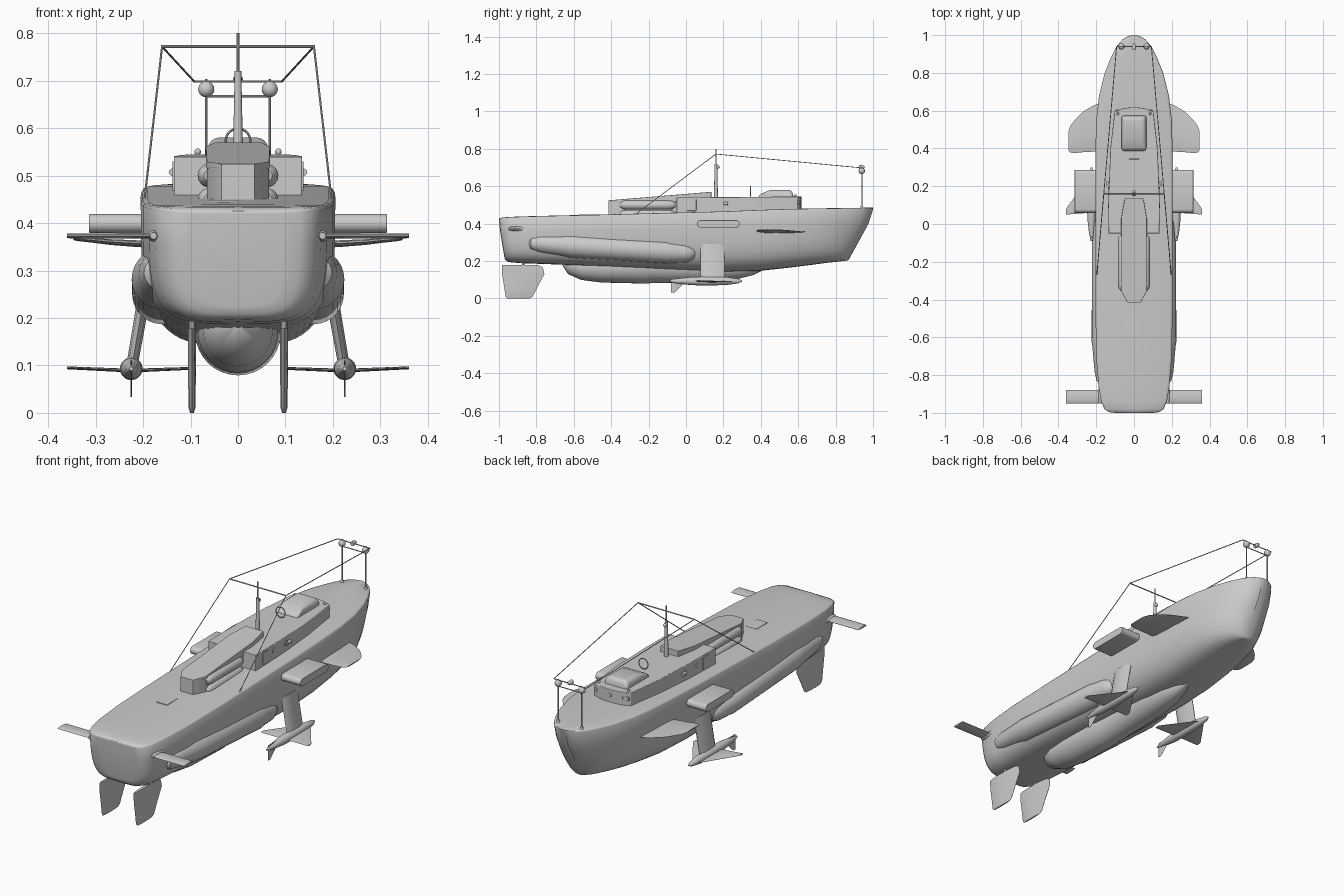
import bpy, bmesh, math
from mathutils import Vector


def finish(name, bm, angle=35, bevel=0):
    bmesh.ops.remove_doubles(bm, verts=bm.verts, dist=1e-5)
    bmesh.ops.recalc_face_normals(bm, faces=bm.faces)
    me = bpy.data.meshes.new(name)
    bm.to_mesh(me)
    bm.free()
    ob = bpy.data.objects.new(name, me)
    bpy.context.collection.objects.link(ob)
    bpy.ops.object.select_all(action='DESELECT')
    bpy.context.view_layer.objects.active = ob
    ob.select_set(True)
    if bevel:
        m = ob.modifiers.new("bevel", 'BEVEL')
        m.width, m.segments = bevel, 3
    bpy.ops.object.shade_smooth_by_angle(angle=math.radians(angle))
    return ob


def loft(name, rings, angle=35, bevel=0):
    bm = bmesh.new()
    vs = [[bm.verts.new(p) for p in r] for r in rings]
    n = len(rings[0])
    for a, b in zip(vs, vs[1:]):
        for i in range(n):
            j = (i + 1) % n
            bm.faces.new((a[i], a[j], b[j], b[i]))
    bm.faces.new(vs[0])
    bm.faces.new(vs[-1])
    return finish(name, bm, angle, bevel)


def prism(name, half, zb, top, bevel=0):
    # half = plan outline on the +x side, from stern to bow; top = height or function of y
    pts = half + [(-x, y) for x, y in reversed(half)]
    f = top if callable(top) else (lambda y: top)
    return loft(name, [[(x, y, zb) for x, y in pts], [(x, y, f(y)) for x, y in pts]], bevel=bevel)


def box(name, c, s, bevel=0):
    ring = [(c[0] + a * s[0] / 2, c[1] + b * s[1] / 2) for a, b in ((-1, -1), (1, -1), (1, 1), (-1, 1))]
    return loft(name, [[(x, y, c[2] + d * s[2] / 2) for x, y in ring] for d in (-1, 1)], bevel=bevel)


def spindle(name, pts, n=24):
    # round body along y, points are (x, y, z, radius)
    return loft(name, [[(x + r * math.cos(2 * math.pi * i / n), y, z + r * math.sin(2 * math.pi * i / n))
                        for i in range(n)] for x, y, z, r in pts])


def rod(name, p, q, r, r2=None, n=10):
    p, q = Vector(p), Vector(q)
    rot = (q - p).to_track_quat('Z', 'Y')
    ring = lambda c, rad: [c + rot @ Vector((rad * math.cos(2 * math.pi * i / n), rad * math.sin(2 * math.pi * i / n), 0))
                           for i in range(n)]
    return loft(name, [ring(p, r), ring(q, r if r2 is None else r2)])


def ball(name, c, r):
    bm = bmesh.new()
    bmesh.ops.create_uvsphere(bm, u_segments=16, v_segments=10, radius=r)
    bmesh.ops.translate(bm, verts=bm.verts, vec=c)
    return finish(name, bm)


FOIL = [(0, 0), (.12, .7), (.4, 1), (.75, .75), (1, .1), (1, -.1), (.75, -.75), (.4, -1), (.12, -.7)]


def foil(name, secs, thick_x=False):
    # sections are (x, z, rear y, front y, half thickness)
    return loft(name, [[(x + (v * t if thick_x else 0), y0 + (y1 - y0) * u, z + (0 if thick_x else v * t))
                        for u, v in FOIL] for x, z, y0, y1, t in secs])


# hull: deck y, keel y, half width, deck z, keel z, section squareness
stations = [(-1, -.972, .1, .425, .225, .5), (-.996, -.968, .132, .429, .208, .48), (-.98, -.955, .156, .433, .197, .46),
            (-.94, -.93, .174, .436, .192, .46), (-.86, -.86, .188, .439, .188, .46), (-.7, -.7, .2, .443, .182, .47),
            (-.4, -.4, .205, .45, .17, .5), (-.1, -.1, .205, .458, .155, .53), (.2, .2, .205, .466, .142, .56),
            (.4, .4, .204, .474, .148, .58), (.55, .54, .2, .479, .163, .6), (.68, .66, .185, .481, .178, .6),
            (.8, .75, .155, .483, .19, .58), (.88, .805, .123, .484, .196, .56), (.94, .84, .092, .485, .2, .54),
            (.975, .858, .063, .485, .202, .52), (.993, .867, .035, .485, .204, .5), (1, .87, .012, .485, .207, .5)]
rings = []
for yd, yk, w, zd, zk, p in stations:
    half = [(0, yd, zd), (w * .93, yd, zd - .001), (w * .98, yd, zd - .003)]
    for i in range(17):
        a = math.pi / 2 * i / 16
        d = math.sin(a) ** p if i else .03
        x = w * max(math.cos(a), 0) ** p if i < 16 else 0
        half.append((x, yd + (yk - yd) * max(0, (d - .15) / .85), zd + (zk - zd) * d))
    rings.append(half + [(-x, y, z) for x, y, z in reversed(half[1:-1])])
loft("hull", rings, 50)

# central belly pod
spindle("belly_pod", [(0, -.66, .185, .01), (0, -.63, .178, .048), (0, -.56, .172, .073), (0, -.45, .169, .084),
                      (0, -.2, .169, .09), (0, -.19, .169, .087), (0, .15, .17, .083), (0, .28, .17, .065),
                      (0, .36, .165, .04), (0, .42, .16, .005)], 32)

# cabin with curved front
prism("cabin", [(.135, -.05), (.135, .15), (.125, .4), (.103, .595), (.06, .612), (.02, .617)], .44,
      lambda y: .54 + .008 * y, .003)
# wheelhouse dome
rect = lambda h, y0, y1, z: [(-h, y0, z), (h, y0, z), (h, y1, z), (-h, y1, z)]
loft("wheelhouse", [rect(.066, .385, .575, .53), rect(.066, .39, .573, .555), rect(.054, .45, .562, .58)], bevel=.016)

# tube housing behind the cabin
prism("housing_rear", [(.035, -.415), (.065, -.36), (.065, -.33)], .43, .524)
box("housing_core", (0, -.19, .48), (.07, .3, .09))
prism("housing_roof", [(.035, -.415), (.066, -.36), (.068, .03), (.05, .135)], .515,
      lambda y: .524 + .083 * (y + .42), .002)
box("deck_hatch", (-.03, -.53, .447), (.06, .09, .004))

# mast, ring aerial and cross yard
rod("mast_lower", (0, .16, .53), (0, .16, .72), .011, .007, 16)
rod("mast_upper", (0, .16, .71), (0, .16, .8), .003, .003)
ball("mast_cap", (0, .17, .703), .009)
rod("cross_yard", (-.162, .16, .772), (.162, .16, .772), .003)
bpy.ops.mesh.primitive_torus_add(location=(0, .345, .573), rotation=(math.pi / 2, 0, 0), major_radius=.026,
                                 minor_radius=.0025, major_segments=28, minor_segments=8)
bpy.context.object.name = "ring_aerial"
bpy.ops.object.shade_smooth_by_angle()

# bow gantry
rod("gantry_top_bar", (-.092, .94, .698), (.092, .94, .698), .0025)
rod("gantry_low_bar", (-.067, .94, .667), (.067, .94, .667), .0025)
spindle("gantry_spotlight", [(0, .925, .702, .011), (0, .945, .702, .011), (0, .955, .702, .004)], 14)
for i in range(7):
    x = (i - 3) * .03
    box("cabin_window", (x, .612 - abs(i - 3) * .004, .515), (.016, .012, .018), .002)

for s in (-1, 1):
    # bow lamps, posts and aerial wires
    rod("gantry_post", (s * .067, .94, .47), (s * .067, .94, .703), .003)
    rod("post_foot", (s * .067, .94, .478), (s * .067, .94, .496), .011, .005)
    ball("gantry_lamp", (s * .067, .94, .682), .017)
    rod("front_wire", (s * .092, .94, .698), (s * .16, .16, .772), .0022, n=6)
    rod("rear_wire", (s * .16, .16, .772), (s * .197, -.27, .45), .0022, n=6)
    # launch tubes
    for z in (.5, .449):
        spindle("launch_tube", [(s * .06, -.352, z, .012), (s * .06, -.34, z, .021), (s * .06, -.32, z, .025),
                                (s * .06, -.09, z, .025), (s * .06, -.07, z, .021), (s * .06, -.055, z, .01)], 20)
    # cabin fittings
    ball("roof_lamp", (s * .085, .585, .55), .007)
    rod("roof_lamp_stem", (s * .085, .585, .535), (s * .085, .585, .546), .004)
    spindle("side_lamp", [(s * .138, .2, .507, .008), (s * .138, .225, .507, .008)], 12)
    for y in (.1, .2):
        rod("porthole", (s * .12, y, .507), (s * .137, y, .507), .014, n=18)
    box("cabin_door", (s * .133, .03, .499), (.01, .05, .062), .002)
    # long tubes along the bilge
    spindle("bilge_tube", [(s * .166, -.845, .295, .012), (s * .164, -.83, .295, .034), (s * .16, -.78, .293, .049),
                           (s * .16, -.64, .284, .061), (s * .16, -.625, .282, .064), (s * .16, -.1, .25, .063),
                           (s * .16, -.085, .249, .059), (s * .16, .0, .244, .052), (s * .162, .04, .244, .036),
                           (s * .165, .06, .244, .008)], 28)
    # side sponson with round front and rear edges
    prof = []
    for i in range(24):
        a = 2 * math.pi * (i + .5) / 24
        prof.append((.173 + math.copysign(.093, math.cos(a)) + .021 * math.cos(a), .399 + .02 * math.sin(a)))
    loft("sponson", [[(x, y, z) for y, z in prof] for x in (s * .18, s * .314)], bevel=.002)
    # bow planes
    foil("bow_plane", [(s * .17, .355, .385, .645, .007), (s * .22, .357, .383, .625, .007),
                       (s * .27, .36, .38, .595, .006), (s * .31, .364, .376, .555, .005),
                       (s * .337, .366, .378, .52, .004), (s * .347, .367, .39, .49, .003)])
    # stern planes
    foil("stern_plane", [(s * .16, .373, -.95, -.88, .006), (s * .36, .373, -.95, -.88, .005)])
    spindle("stern_plane_hub", [(s * .178, -.95, .373, .007), (s * .178, -.93, .373, .012),
                                (s * .178, -.88, .373, .012), (s * .178, -.86, .373, .005)], 14)
    # rudders
    foil("rudder", [(s * .097, .178, -.985, -.79, .008), (s * .097, .165, -.985, -.765, .008),
                    (s * .097, .13, -.983, -.757, .008), (s * .097, .06, -.972, -.795, .008),
                    (s * .097, .01, -.965, -.82, .007), (s * .097, 0, -.955, -.835, .004)], True)
    rod("rudder_stock", (s * .097, -.87, .16), (s * .097, -.87, .22), .007)
    # hydrofoil strut, pod, wing and fin
    foil("foil_strut", [(s * .19, .29, .078, .207, .014), (s * .225, .09, .078, .207, .012)], True)
    spindle("foil_pod", [(s * .225, -.09, .093, .004), (s * .225, -.05, .093, .013), (s * .225, .03, .093, .022),
                         (s * .225, .12, .093, .024), (s * .225, .22, .093, .021), (s * .225, .28, .093, .012),
                         (s * .225, .3, .093, .003)], 20)
    foil("foil_wing", [(s * .095, .094, .05, .08, .003), (s * .225, .089, .06, .27, .004),
                       (s * .36, .095, .05, .08, .003)])
    foil("foil_fin", [(s * .225, .11, -.08, .0, .002), (s * .225, .09, -.08, .0, .002),
                      (s * .225, .033, -.08, -.06, .0015)], True)
